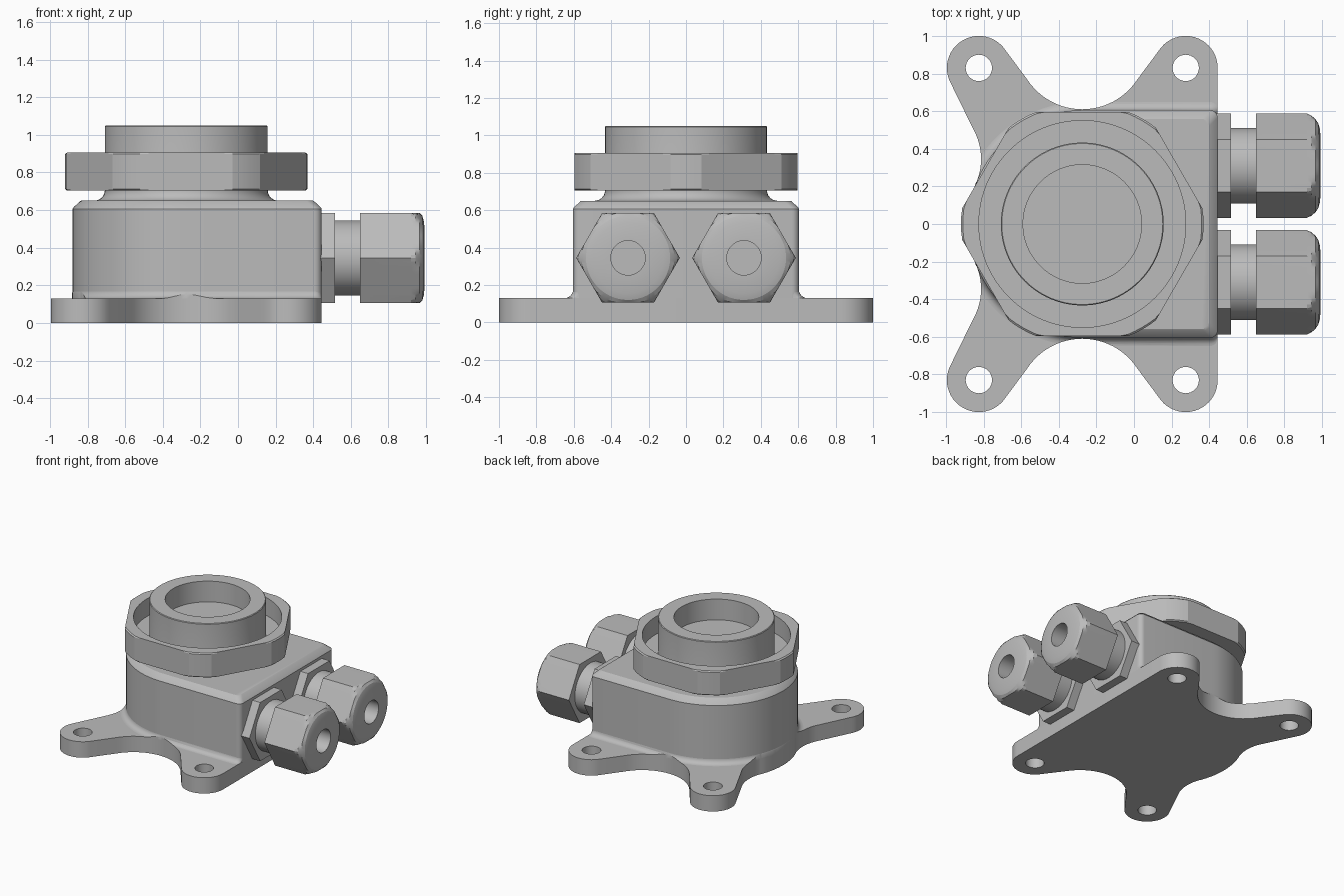
import bpy, bmesh
from math import cos, sin, pi, radians

cube = bpy.data.objects.get("Cube")
if cube:
    bpy.data.objects.remove(cube, do_unlink=True)

AXIS_X = -0.275   # axis of the round housing
BODY_R = 0.605
RIGHT = 0.445     # flat side carrying the cable glands
BASE_TOP = 0.13

metal = bpy.data.materials.new("cast grey metal")
metal.use_nodes = True
metal.diffuse_color = (0.5, 0.5, 0.5, 1)
metal.node_tree.nodes["Principled BSDF"].inputs["Base Color"].default_value = (0.5, 0.5, 0.5, 1)


def smooth(ob, angle=25):
    bpy.ops.object.select_all(action='DESELECT')
    ob.select_set(True)
    bpy.context.view_layer.objects.active = ob
    bpy.ops.object.shade_smooth_by_angle(angle=radians(angle))


def loft(name, rings):
    """Skin a stack of equal-length point rings and cap both ends."""
    bm = bmesh.new()
    rows = [[bm.verts.new(p) for p in ring] for ring in rings]
    n = len(rows[0])
    for a, b in zip(rows, rows[1:]):
        for i in range(n):
            j = (i + 1) % n
            bm.faces.new((a[i], a[j], b[j], b[i]))
    bm.faces.new(rows[0][::-1])
    bm.faces.new(rows[-1])
    bmesh.ops.recalc_face_normals(bm, faces=bm.faces)
    mesh = bpy.data.meshes.new(name)
    bm.to_mesh(mesh)
    bm.free()
    mesh.materials.append(metal)
    ob = bpy.data.objects.new(name, mesh)
    bpy.context.collection.objects.link(ob)
    return ob


def turned(name, profile, centre, across=None, along_x=False, n=96):
    """Revolve (height, radius) pairs; 'across' limits the radius to a hexagon apothem."""
    rings = []
    for h, r in profile:
        ring = []
        for i in range(n):
            t = 2 * pi * i / n
            rr = r
            if across:
                off = (t % (pi / 3)) - pi / 6
                rr = min(r, across / cos(off))
            u, v = rr * cos(t), rr * sin(t)
            ring.append((h, centre[0] + u, centre[1] + v) if along_x
                        else (centre[0] + u, centre[1] + v, h))
        rings.append(ring)
    ob = loft(name, rings)
    smooth(ob, 15 if across else 25)
    return ob


def boolean(ob, cutter, operation):
    mod = ob.modifiers.new("cut", 'BOOLEAN')
    mod.object, mod.operation, mod.solver = cutter, operation, 'EXACT'
    bpy.context.view_layer.objects.active = ob
    bpy.ops.object.modifier_apply(modifier=mod.name)
    bpy.data.objects.remove(cutter, do_unlink=True)


def arc(cx, cy, r, a0, a1, n):
    angles = [radians(a0 + (a1 - a0) * i / n) for i in range(n + 1)]
    return [(cx + r * cos(a), cy + r * sin(a)) for a in angles]


def at_height(outline, z):
    return [(x, y, z) for x, y in outline]


# Mounting plate: four rounded lugs joined by concave sweeps
half = (arc(0.275, 0.83, 0.17, 0, 147, 20)
        + arc(AXIS_X, 0.96, 0.35, -33, -147, 24)
        + arc(-0.825, 0.83, 0.17, 33, 209, 24)
        + arc(-1.133, 0.346, 0.32, 29, -22, 12)
        + arc(AXIS_X, 0, BODY_R + 0.002, 159, 179, 5))
plate = half + [(x, -y) for x, y in reversed(half)]
base = loft("mounting_plate", [at_height(plate, 0), at_height(plate, BASE_TOP)])
for x in (-0.825, 0.275):
    for y in (-0.83, 0.83):
        hole = turned("hole_cutter", [(-0.1, 0.07), (0.3, 0.07)], (x, y), n=32)
        boolean(base, hole, 'DIFFERENCE')
smooth(base)


# Housing: half round, half square, with a chamfered top edge
def d_outline(inset, right):
    r, c = BODY_R - inset, 0.04
    return (arc(AXIS_X, 0, r, 90, 270, 60)
            + arc(right - c, c - r, c, -90, 0, 6)
            + arc(right - c, r - c, c, 0, 90, 6))


body = loft("housing", [at_height(d_outline(i, RIGHT - i), z) for i, z in
                        ((0, BASE_TOP), (0, 0.607), (0.006, 0.615),
                         (0.038, 0.645), (0.046, 0.65))])
smooth(body)

# Fillet between housing and plate, trimmed to the plate outline
flare = [at_height(d_outline(-0.045, RIGHT - 0.001), BASE_TOP - 0.01)]
for i in range(7):
    a = radians(15 * i)
    flare.append(at_height(d_outline(0.001 - 0.045 * (1 - sin(a)), RIGHT - 0.001),
                           BASE_TOP + 0.045 * (1 - cos(a))))
fillet = loft("base_fillet", flare)
trim = loft("fillet_trim", [at_height(plate, 0.05), at_height(plate, 0.4)])
boolean(fillet, trim, 'INTERSECT')
smooth(fillet)

# Threaded-style collar with a shallow bore
neck = [(0.705 - 0.055 * cos(radians(15 * i)), 0.49 - 0.057 * sin(radians(15 * i)))
        for i in range(7)]
turned("collar", [(0.64, 0.49)] + neck
       + [(1.045, 0.433), (1.05, 0.428), (1.05, 0.315), (0.88, 0.315)], (AXIS_X, 0))

# Large union nut around the collar, open at the top
turned("union_nut", [(0.705, 0.42), (0.705, 0.635), (0.713, 0.645), (0.897, 0.645),
                     (0.905, 0.635), (0.905, 0.55), (0.76, 0.55), (0.76, 0.42)],
       (AXIS_X, 0), across=0.595)

# Two cable glands on the flat side
for side, y in (("right", -0.31), ("left", 0.31)):
    spot = (y, 0.345)
    turned(side + "_gland_flange", [(RIGHT - 0.02, 0.3), (0.515, 0.3)],
           spot, across=0.24, along_x=True)
    turned(side + "_gland_neck", [(0.5, 0.2), (0.66, 0.2)], spot, along_x=True)
    turned(side + "_gland_nut",
           [(0.65, 0.3), (0.92, 0.28), (0.945, 0.265), (0.965, 0.247), (0.98, 0.225),
            (0.99, 0.19), (0.992, 0.092), (0.55, 0.092)],
           spot, across=0.24, along_x=True)
